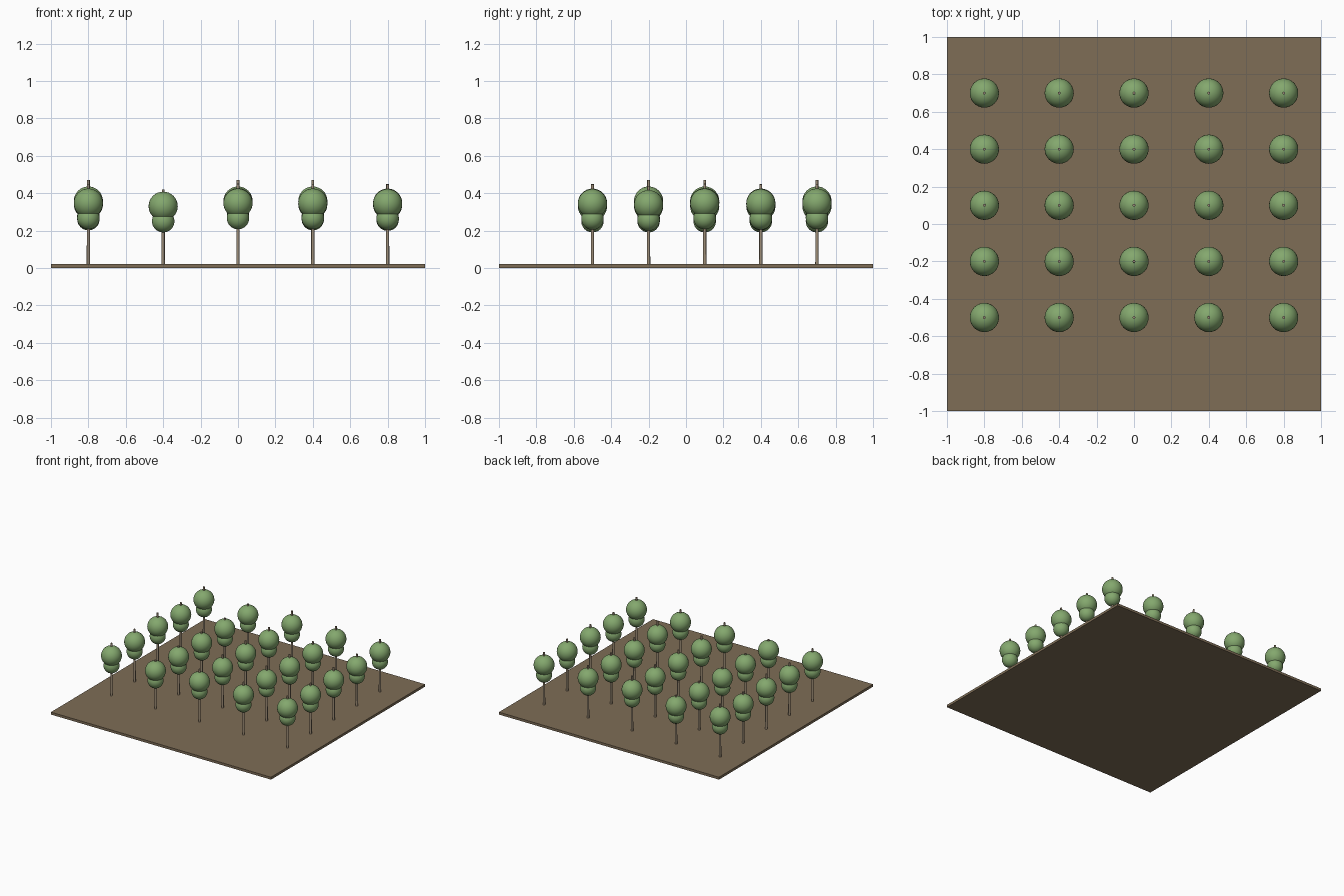
import bpy

cube = bpy.data.objects.get("Cube")
if cube:
    bpy.data.objects.remove(cube, do_unlink=True)


def material(name, rgb):
    m = bpy.data.materials.new(name)
    m.use_nodes = True
    color = (*rgb, 1.0)
    m.diffuse_color = color
    shader = next(n for n in m.node_tree.nodes if n.type == "BSDF_PRINCIPLED")
    shader.inputs["Base Color"].default_value = color
    return m


soil = material("soil brown", (0.21, 0.153, 0.093))
bark = material("bark beige", (0.33, 0.26, 0.18))
leaf = material("leaf green", (0.23, 0.39, 0.155))


def finish(name, mat):
    ob = bpy.context.object
    ob.name = name
    ob.data.materials.append(mat)
    return ob


def foliage(name, x, y, z, radius):
    bpy.ops.mesh.primitive_uv_sphere_add(segments=32, ring_count=16, radius=radius, location=(x, y, z))
    bpy.ops.object.shade_smooth()
    return finish(name, leaf)


# Ground slab
GROUND = 0.02
bpy.ops.mesh.primitive_cube_add(size=1, location=(0, 0, GROUND / 2))
ground = finish("ground", soil)
ground.scale = (2, 2, GROUND)

# Trunk top heights, one column of trees per x position, front to back
columns = {
    -0.8: (0.45, 0.45, 0.47, 0.44, 0.455),
    -0.4: (0.42, 0.42, 0.42, 0.42, 0.42),
    0.0: (0.45, 0.455, 0.455, 0.45, 0.47),
    0.4: (0.45, 0.47, 0.45, 0.44, 0.45),
    0.8: (0.445, 0.435, 0.45, 0.445, 0.45),
}

# Orchard grid: trunk, lower foliage and crown for every tree
for x, tops in columns.items():
    for row, top in enumerate(tops):
        y = -0.5 + 0.3 * row
        crown_z = 0.33 + 0.55 * (top - 0.42)
        bpy.ops.mesh.primitive_cone_add(vertices=12, radius1=0.009, radius2=0.0075,
                                        depth=top - GROUND, location=(x, y, (top + GROUND) / 2))
        bpy.ops.object.shade_smooth_by_angle()
        finish("trunk", bark)
        foliage("lower_foliage", x, y, crown_z - 0.08, 0.06)
        foliage("crown", x, y, crown_z, 0.078)
